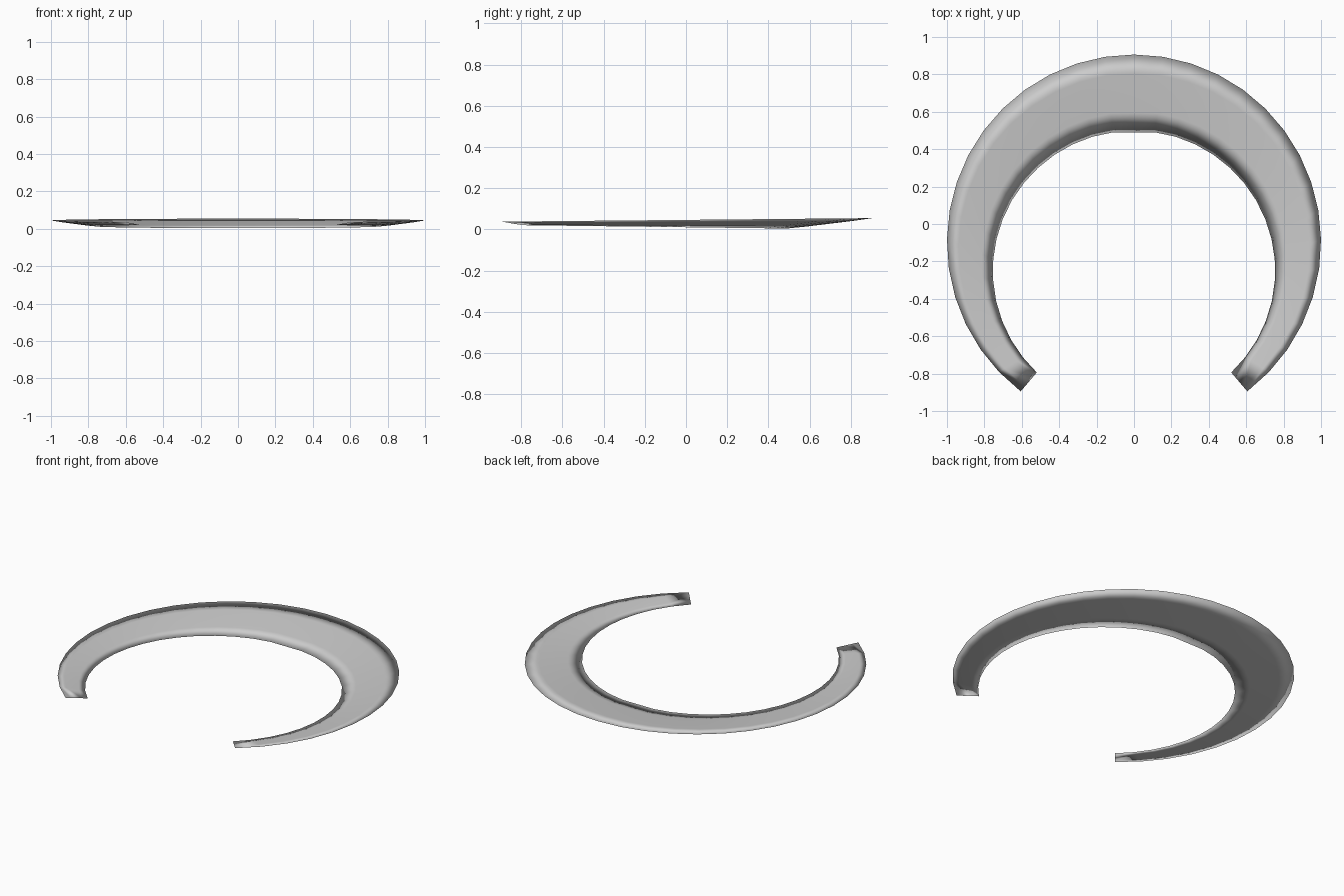
import bpy, bmesh, math

if "Cube" in bpy.data.objects:
    bpy.data.objects.remove(bpy.data.objects["Cube"])

SEG = 16                      # segments on each side of the centre line
ROWS = [0.0, 0.25, 0.75, 1.0]  # stations across the band, inner to outer
HALF = 0.002                  # half thickness of the sheet


def band_point(i, f):
    """Point at station i along the crescent, fraction f across its width."""
    t = i / SEG
    a = math.radians(90 - 136.5 * t)
    b = math.radians(90 - 142.7 * t)
    xi, yi = 0.755 * math.cos(a), min(-0.25 + 0.75 * math.sin(a), 0.49)
    xo, yo = 1.0 * math.cos(b), -0.097 + 1.003 * math.sin(b)
    zi = 0.004 + (0.49 - yi) / 1.27 * 0.016
    zo = 0.046 + 0.0095 * yo
    return (xi + (xo - xi) * f, yi + (yo - yi) * f, zi + (zo - zi) * f)


bm = bmesh.new()
upper, lower = [], []
for i in range(-SEG, SEG + 1):
    top_row, low_row = [], []
    for f in ROWS:
        x, y, z = band_point(abs(i), f)
        x = math.copysign(x, i) if i else 0.0
        # upper and lower skins share one vertex along the thin rim
        if f in (0.0, 1.0) or abs(i) == SEG:
            v = bm.verts.new((x, y, z))
            top_row.append(v)
            low_row.append(v)
        else:
            top_row.append(bm.verts.new((x, y, z + HALF)))
            low_row.append(bm.verts.new((x, y, z - HALF)))
    upper.append(top_row)
    lower.append(low_row)


# Upper skin faces up, lower skin faces down
for i in range(2 * SEG):
    for j in range(len(ROWS) - 1):
        for skin, flip in ((upper, False), (lower, True)):
            q = [skin[i][j], skin[i + 1][j], skin[i + 1][j + 1], skin[i][j + 1]]
            # corner faces at the tips need a diagonal so the skins stay separate
            bm.faces.new(q[::-1] if flip else q)

mesh = bpy.data.meshes.new("crescent_collar")
bm.to_mesh(mesh)
bm.free()
for p in mesh.polygons:
    p.use_smooth = True
collar = bpy.data.objects.new("crescent_collar", mesh)
bpy.context.collection.objects.link(collar)
